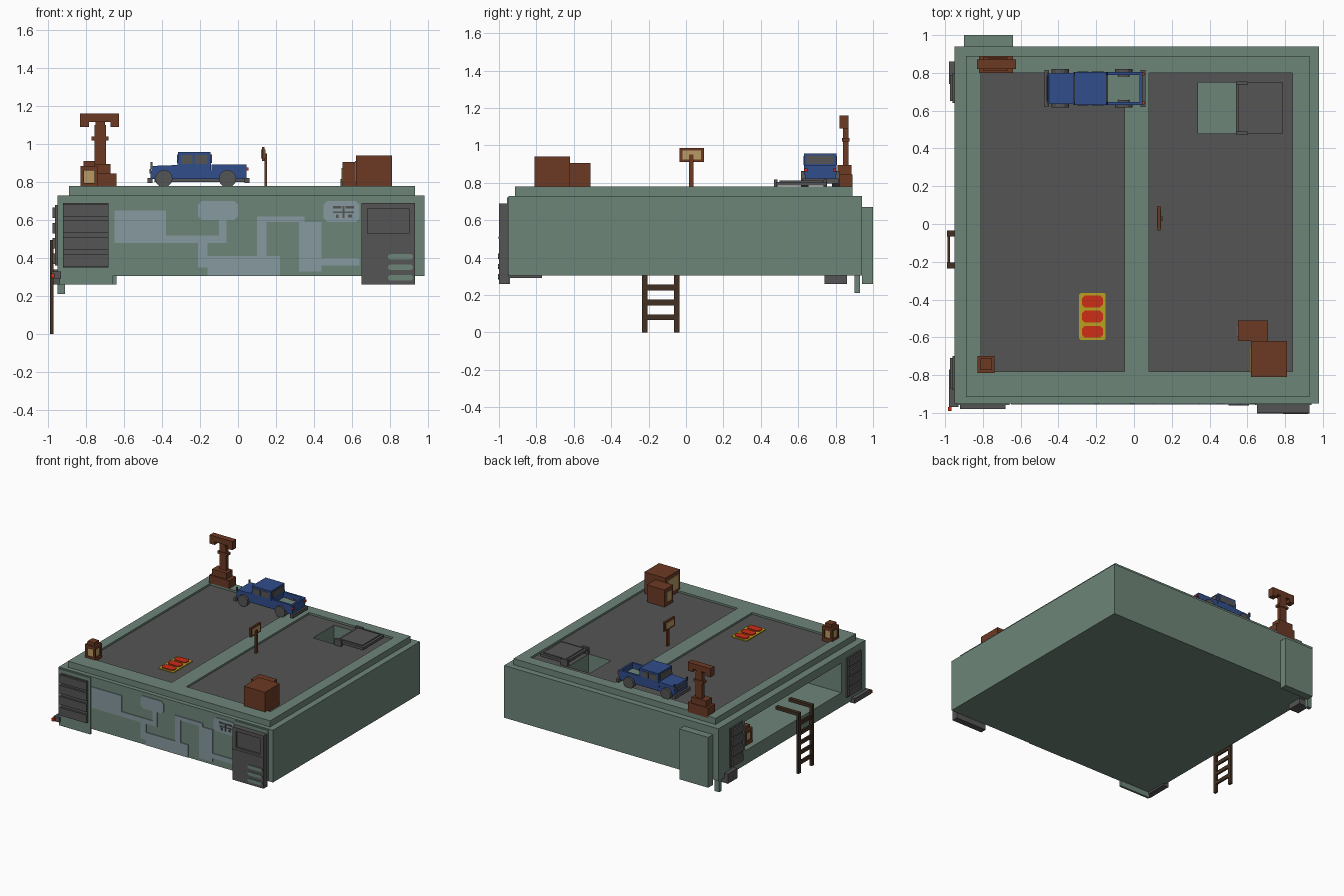
import bpy, bmesh, math
from mathutils import Vector, Matrix

if "Cube" in bpy.data.objects:
    bpy.data.objects.remove(bpy.data.objects["Cube"], do_unlink=True)


def material(name, r, g, b):
    m = bpy.data.materials.new(name)
    m.use_nodes = True
    m.diffuse_color = (r, g, b, 1)
    m.node_tree.nodes["Principled BSDF"].inputs["Base Color"].default_value = (r, g, b, 1)
    return m


GREEN = material("sage green", .155, .235, .19)
GREY = material("dark grey", .09, .09, .09)
BROWN = material("rust brown", .15, .042, .017)
BLUE = material("blue", .03, .075, .26)
RED = material("red", .62, .026, .008)
YELLOW = material("yellow", .48, .36, .015)
WOOD = material("dark wood", .055, .03, .016)
TAN = material("tan", .48, .33, .13)
PALE = material("pale blue grey", .24, .32, .35)


def finish(name, bm, mat):
    bmesh.ops.recalc_face_normals(bm, faces=bm.faces)
    me = bpy.data.meshes.new(name)
    bm.to_mesh(me)
    bm.free()
    me.materials.append(mat)
    ob = bpy.data.objects.new(name, me)
    bpy.context.collection.objects.link(ob)
    return ob


def boxes(name, mat, *ranges):
    """One object from boxes, each given as x0, x1, y0, y1, z0, z1."""
    bm = bmesh.new()
    for x0, x1, y0, y1, z0, z1 in ranges:
        m = Matrix.Translation(((x0 + x1) / 2, (y0 + y1) / 2, (z0 + z1) / 2))
        bmesh.ops.create_cube(bm, size=1, matrix=m @ Matrix.Diagonal((x1 - x0, y1 - y0, z1 - z0, 1)))
    return finish(name, bm, mat)


def prism(name, mat, points, axis, lo, hi):
    """Extrude a profile along y (points are x, z) or along z (points are x, y)."""
    bm = bmesh.new()
    place = (lambda a, b: (a, lo, b)) if axis == 'y' else (lambda a, b: (a, b, lo))
    f = bm.faces.new([bm.verts.new(place(a, b)) for a, b in points])
    ext = bmesh.ops.extrude_face_region(bm, geom=[f])
    move = Vector((0, hi - lo, 0)) if axis == 'y' else Vector((0, 0, hi - lo))
    bmesh.ops.translate(bm, vec=move, verts=[v for v in ext["geom"] if isinstance(v, bmesh.types.BMVert)])
    return finish(name, bm, mat)


def chamfered(a0, a1, b0, b1, c):
    return [(a0 + c, b0), (a1 - c, b0), (a1, b0 + c), (a1, b1 - c),
            (a1 - c, b1), (a0 + c, b1), (a0, b1 - c), (a0, b0 + c)]


def cut(ob, *ranges):
    for r in ranges:
        cutter = boxes("cutter", GREEN, r)
        cutter.hide_render = True
        mod = ob.modifiers.new("cut", 'BOOLEAN')
        mod.operation, mod.solver, mod.object = 'DIFFERENCE', 'EXACT', cutter
        bpy.context.view_layer.objects.active = ob
        bpy.ops.object.modifier_apply(modifier=mod.name)
        bpy.data.objects.remove(cutter, do_unlink=True)


def cylinder(name, mat, centre, r, depth, axis='Y', sides=12):
    bm = bmesh.new()
    rot = Matrix.Rotation(math.pi / 2, 4, 'X' if axis == 'Y' else 'Y') if axis != 'Z' else Matrix()
    bmesh.ops.create_cone(bm, cap_ends=True, segments=sides, radius1=r, radius2=r, depth=depth,
                          matrix=Matrix.Translation(centre) @ rot)
    return finish(name, bm, mat)


# Main block with the open side bay and the hatch pit
PIT = (.34, .54, .48, .75, .42, .9)
body = boxes("main_block", GREEN, (-.95, .98, -.95, .94, .305, .73))
cut(body, (-1.1, -.6, -.64, .6, .42, .66), PIT)

# Roof slab with two sunken floors
roof = boxes("roof_slab", GREEN, (-.89, .93, -.915, .89, .73, .78))
cut(roof, (-.81, -.05, -.78, .80, .765, .9), (.08, .84, -.78, .80, .765, .9), PIT)
roof.data.materials.append(GREY)
for f in roof.data.polygons:
    if f.normal.z > .9 and abs(f.center.z - .765) < .005:
        f.material_index = 1

# Hatch lid and its hinges
boxes("hatch_lid", GREY, (.55, .79, .48, .75, .785, .805), (.57, .77, .50, .73, .805, .812))
boxes("hatch_hinges", GREY, (.54, .60, .47, .49, .765, .817), (.54, .60, .735, .755, .765, .817))

# Back box, corner leg, brackets under the edge
boxes("back_box", GREEN, (-.90, -.64, .94, 1.0, .26, .67))
boxes("corner_leg", GREEN, (-.95, -.91, .90, .93, .21, .31))
boxes("back_bracket", GREY, (-.98, -.89, .74, .86, .26, .34))
boxes("front_bracket", GREY, (-.98, -.93, -.97, -.77, .29, .33))
boxes("marker_tip", RED, (-.985, -.965, -.99, -.97, .295, .32))

# Front vent with slats
boxes("front_vent_frame", GREEN, (-.94, -.66, -.957, -.94, .26, .72))
boxes("front_vent", GREY, (-.92, -.68, -.965, -.955, .35, .69),
      *[(-.92, -.68, -.98, -.965, z, z + .065) for z in (.355, .445, .535, .62)])

# Side vents
for name, y0, y1 in (("side_vent_back", .64, .80), ("side_vent_front", -.88, -.70)):
    boxes(name, GREY, (-.962, -.945, y0, y1, .36, .68),
          *[(-.975, -.962, y0 + .01, y1 - .01, z, z + .055) for z in (.37, .45, .53, .61)])

# Control panel with screen and buttons
boxes("panel_surround", GREEN, (.64, .94, -.957, -.94, .31, .72))
panel = boxes("control_panel", GREY, (.65, .93, -1.0, -.95, .26, .69))
cut(panel, (.68, .90, -1.1, -.985, .53, .66))
boxes("panel_ledge", GREY, (.65, .93, -1.003, -.999, .50, .512))
for z in (.285, .34, .395):
    prism("panel_button", GREEN, chamfered(.79, .92, z - .002, z + .026, .008), 'y', -1.006, -.998)

# Raised circuit tracery on the front
F0, F1 = -.956, -.948
boxes("front_traces", PALE,
      (-.65, -.38, F0, F1, .48, .65), (-.38, -.06, F0, F1, .48, .52),
      (-.10, -.06, F0, F1, .52, .60), (-.21, -.16, F0, F1, .35, .48),
      (-.16, .22, F0, F1, .306, .41), (.10, .15, F0, F1, .41, .62),
      (.15, .35, F0, F1, .59, .62), (.32, .44, F0, F1, .33, .59),
      (.44, .645, F0, F1, .36, .40))
prism("trace_pad", PALE, chamfered(-.21, 0, .60, .70, .02), 'y', F0, F1)
prism("diagram_pad", PALE, chamfered(.45, .64, .59, .70, .02), 'y', F0, F1)
boxes("diagram_marks", GREY, (.50, .61, -.96, F0, .637, .645), (.50, .545, -.96, F0, .66, .675),
      (.565, .61, -.96, F0, .66, .675), (.515, .53, -.96, F0, .61, .63), (.55, .56, -.96, F0, .61, .675),
      (.58, .60, -.96, F0, .615, .63))

# Ladder hooked into the side bay
boxes("ladder", WOOD,
      *[(-.99, -.97, y, y + .03, 0, .49) for y in (-.235, -.065)],
      *[(-.99, -.78, y, y + .03, .47, .495) for y in (-.235, -.065)],
      *[(-.987, -.973, -.205, -.065, z, z + .03) for z in (.065, .145, .225, .305, .385)])


# Lanterns: brown frame around tan panes
def lantern(name, x, y, z):
    boxes(name + "_glow", TAN, (x - .036, x + .036, y - .036, y + .036, z + .02, z + .11))
    boxes(name + "_frame", BROWN, (x - .045, x + .045, y - .045, y + .045, z, z + .03),
          (x - .045, x + .045, y - .045, y + .045, z + .095, z + .12),
          (x - .03, x + .03, y - .03, y + .03, z + .12, z + .145),
          *[(x + a - .009, x + a + .009, y + b - .009, y + b + .009, z + .03, z + .095)
            for a in (-.036, .036) for b in (-.036, .036)])


lantern("roof_lantern", -.783, -.743, .765)
lantern("bay_lantern", -.86, .48, .42)

# T-shaped mast
boxes("mast", BROWN, (-.82, -.64, .80, .89, .765, .845), (-.80, -.67, .81, .885, .845, .895),
      (-.755, -.695, .84, .87, .895, 1.10), (-.77, -.68, .835, .875, 1.02, 1.04),
      (-.83, -.625, .82, .87, 1.115, 1.16), (-.83, -.785, .82, .87, 1.09, 1.115),
      (-.67, -.625, .82, .87, 1.09, 1.115), (-.75, -.70, .835, .87, 1.09, 1.115))

# Small sign on a post
boxes("sign", BROWN, (.14, .152, .015, .04, .765, .95), (.125, .14, -.035, .095, .91, .985))
for x in (.121, .139):
    boxes("sign_face", TAN, (x, x + .005, -.02, .08, .925, .972))

# Two crates with tan faces
for name, x0, x1, y0, y1, z1 in (("large_crate", .62, .81, -.81, -.62, .94),
                                 ("small_crate", .55, .71, -.62, -.51, .905)):
    boxes(name, BROWN, (x0, x1, y0, y1, .765, z1))
    boxes(name + "_face", TAN, (x0 - .005, x0 + .002, y0 + .025, y1 - .025, .80, z1 - .03))

# Warning plaque
prism("plaque", YELLOW, chamfered(-.29, -.15, -.615, -.365, .008), 'z', .764, .772)
for y in (-.41, -.49, -.57):
    prism("plaque_lamp", RED, chamfered(-.275, -.165, y - .031, y + .031, .014), 'z', .772, .779)

# Pickup truck, nose toward -x
boxes("truck_lower", BLUE, (-.46, .045, .635, .80, .815, .845))
prism("truck_hood", BLUE, [(-.46, .845), (-.31, .845), (-.31, .89), (-.45, .885)], 'y', .635, .80)
prism("truck_cab", BLUE, [(-.32, .845), (-.14, .845), (-.145, .957), (-.315, .957)], 'y', .63, .805)
boxes("truck_bed_walls", BLUE, (-.14, .045, .63, .647, .845, .892), (-.14, .045, .788, .805, .845, .892),
      (.028, .045, .647, .788, .845, .892))
boxes("truck_bed_floor", GREEN, (-.14, .028, .647, .788, .845, .85))
boxes("truck_windows", GREY, (-.30, -.24, .627, .808, .895, .942), (-.225, -.16, .627, .808, .895, .942),
      (-.322, -.31, .645, .79, .90, .945), (-.15, -.137, .645, .79, .90, .945))
boxes("truck_bumpers", GREY, (-.475, -.45, .62, .815, .795, .822), (.035, .06, .62, .815, .795, .822),
      (-.44, .035, .66, .775, .80, .816), (-.466, -.458, .66, .775, .845, .87))
boxes("truck_mirrors", GREY, (-.46, -.45, .632, .645, .87, .905), (-.46, -.45, .79, .803, .87, .905))
boxes("tail_lights", RED, (.044, .055, .632, .65, .86, .876), (.044, .055, .785, .803, .86, .876))
for x in (-.39, -.055):
    for y in (.636, .80):
        wheel = cylinder("truck_wheel", GREY, (x, y, .818), .046, .04)
